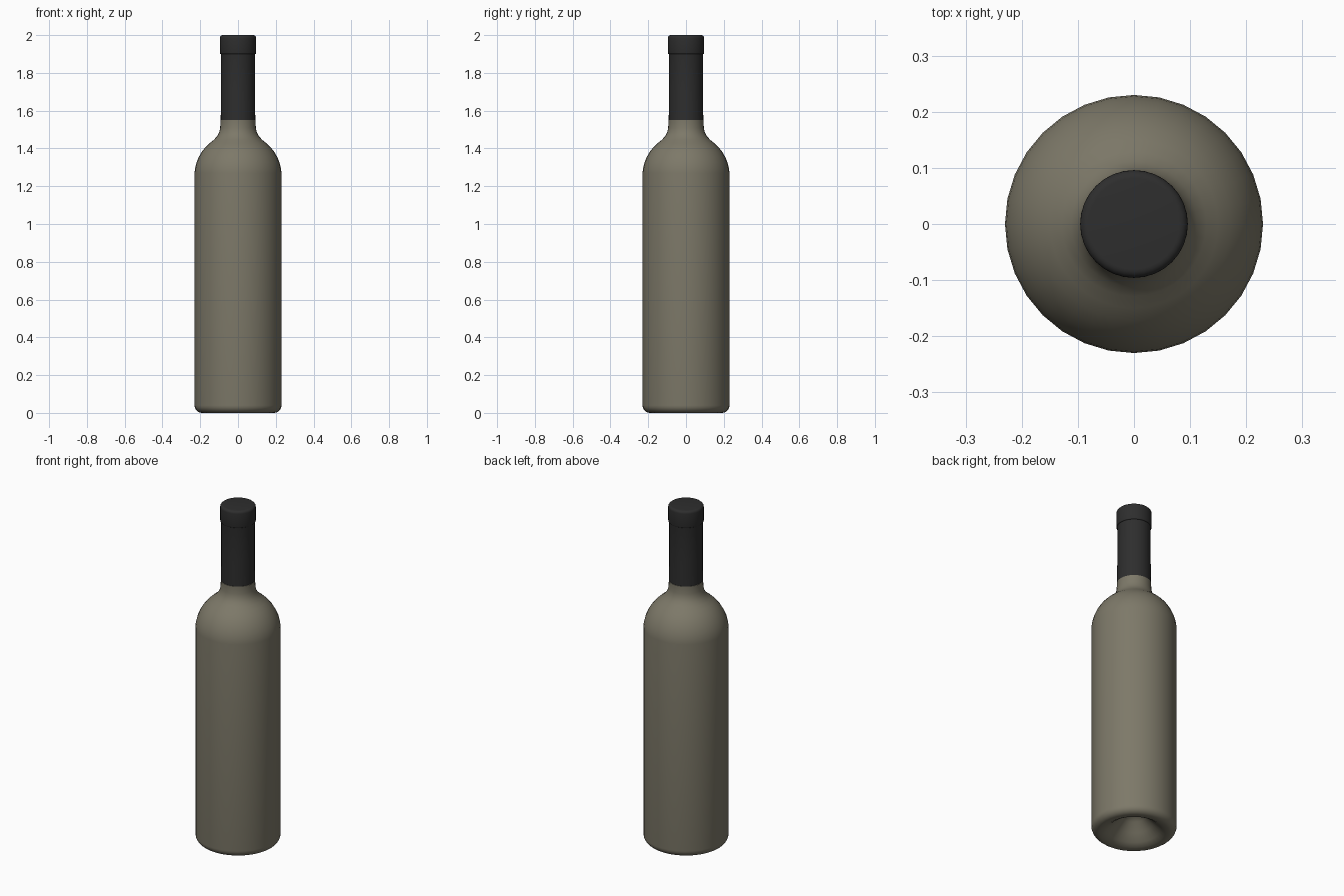
import bpy, bmesh, math

if "Cube" in bpy.data.objects:
    bpy.data.objects.remove(bpy.data.objects["Cube"])

SEGMENTS = 32


def material(name, rgb):
    m = bpy.data.materials.new(name)
    m.diffuse_color = (*rgb, 1)
    m.use_nodes = True
    m.node_tree.nodes["Principled BSDF"].inputs["Base Color"].default_value = m.diffuse_color
    return m


def arc(cx, cz, rx, rz, a0, a1, n):
    """Points on an elliptical arc in the profile plane, angles in degrees."""
    pts = []
    for i in range(n + 1):
        a = math.radians(a0 + (a1 - a0) * i / n)
        pts.append((cx + rx * math.cos(a), cz + rz * math.sin(a)))
    return pts


def lathe(name, profile, mat, angle):
    """Revolve (radius, height) points about z; radius 0 becomes a pole."""
    bm = bmesh.new()
    rings = []
    for r, z in profile:
        if r < 1e-5:
            rings.append([bm.verts.new((0, 0, z))] * SEGMENTS)
        else:
            rings.append([bm.verts.new((r * math.cos(2 * math.pi * i / SEGMENTS),
                                        r * math.sin(2 * math.pi * i / SEGMENTS), z))
                          for i in range(SEGMENTS)])
    for a, b in zip(rings, rings[1:]):
        for i in range(SEGMENTS):
            j = (i + 1) % SEGMENTS
            bm.faces.new(list(dict.fromkeys((a[i], a[j], b[j], b[i]))))
    bmesh.ops.recalc_face_normals(bm, faces=bm.faces)
    me = bpy.data.meshes.new(name)
    bm.to_mesh(me)
    bm.free()
    me.materials.append(mat)
    ob = bpy.data.objects.new(name, me)
    bpy.context.collection.objects.link(ob)
    bpy.ops.object.select_all(action='DESELECT')
    ob.select_set(True)
    bpy.context.view_layer.objects.active = ob
    bpy.ops.object.shade_smooth_by_angle(angle=math.radians(angle))
    return ob


glass = material("olive_glass", (0.205, 0.19, 0.14))
foil = material("black_foil", (0.027, 0.027, 0.027))

# Glass: hollow punt, rounded heel, straight body, domed shoulder, neck
punt = [(0, 0.125), (0.03, 0.12), (0.06, 0.10), (0.10, 0.055), (0.14, 0.018), (0.165, 0.003)]
heel = arc(0.19, 0.04, 0.04, 0.04, -90, 0, 6)
shoulder = [(0.23, 1.27), (0.2275, 1.295), (0.220, 1.325), (0.208, 1.354), (0.192, 1.382),
            (0.172, 1.407), (0.150, 1.428), (0.129, 1.445), (0.112, 1.463),
            (0.100, 1.484), (0.0945, 1.508)]
neck = [(0.093, 1.535), (0.093, 1.551), (0.086, 1.552), (0, 1.552)]
lathe("bottle_glass", punt + heel + shoulder + neck, glass, 50)

# Foil capsule: sleeve around the neck, with a rounded lip on top
sleeve = [(0, 1.55), (0.0915, 1.55), (0.0905, 1.70), (0.0905, 1.897)]
lip = arc(0.091, 1.905, 0.005, 0.005, -90, 0, 3) + arc(0.081, 1.985, 0.015, 0.015, 0, 90, 5)
lathe("foil_capsule", sleeve + lip + [(0, 2.0)], foil, 50)
